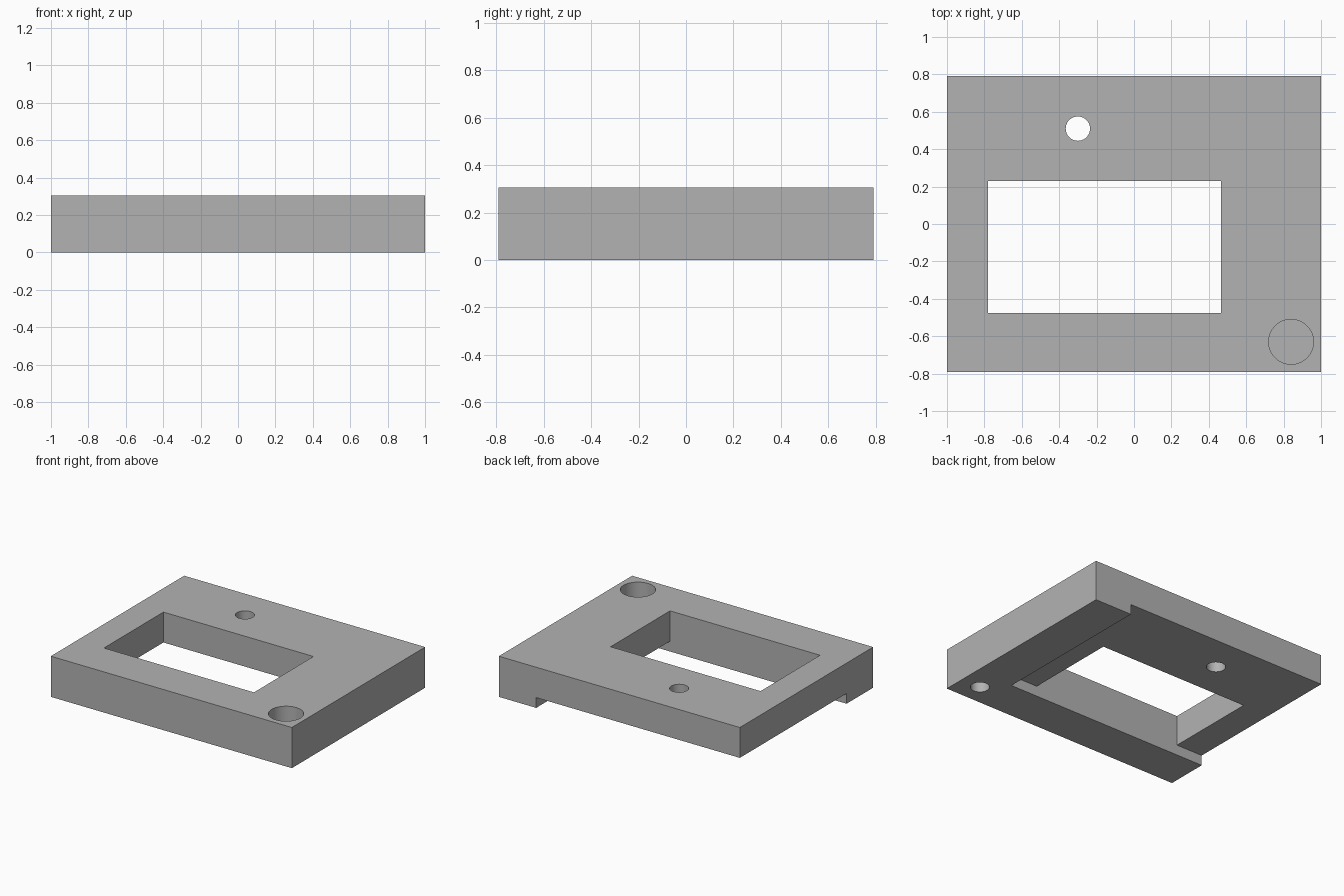
import bpy
import math

default = bpy.data.objects.get("Cube")
if default:
    bpy.data.objects.remove(default, do_unlink=True)

GREY = (0.45, 0.45, 0.45, 1)
grey = bpy.data.materials.new("plain grey")
grey.use_nodes = True
grey.diffuse_color = GREY
grey.node_tree.nodes["Principled BSDF"].inputs["Base Color"].default_value = GREY


def box(name, low, high):
    """Box spanning two opposite corners."""
    centre = [(a + b) / 2 for a, b in zip(low, high)]
    bpy.ops.mesh.primitive_cube_add(size=1, location=centre)
    obj = bpy.context.object
    obj.name = name
    obj.scale = [b - a for a, b in zip(low, high)]
    bpy.ops.object.transform_apply(location=True, rotation=False, scale=True)
    obj.data.materials.append(grey)
    return obj


def rod(name, x, y, radius, low, high):
    """Upright cylinder between two heights."""
    bpy.ops.mesh.primitive_cylinder_add(vertices=64, radius=radius, depth=high - low,
                                        location=(x, y, (low + high) / 2))
    obj = bpy.context.object
    obj.name = name
    obj.data.materials.append(grey)
    return obj


def cut(target, cutter):
    """Subtract the cutter from the target, then discard it."""
    cutter.hide_render = True
    mod = target.modifiers.new(cutter.name, 'BOOLEAN')
    mod.operation = 'DIFFERENCE'
    mod.solver = 'EXACT'
    mod.object = cutter
    bpy.context.view_layer.objects.active = target
    bpy.ops.object.modifier_apply(modifier=mod.name)
    bpy.data.objects.remove(cutter, do_unlink=True)


HEIGHT = 0.305
STEP = 0.077       # height of the L-shaped foot under the front and left edges
INNER_Y = -0.475   # shared by the window's front wall and the foot

plate = box("mounting_plate", (-1, -0.79, 0), (1, 0.79, HEIGHT))

# Underside recess that leaves the foot standing
cut(plate, box("underside_recess", (-1.2, INNER_Y, -0.2), (0.69, 1, STEP)))

# Rectangular window
cut(plate, box("window", (-0.78, INNER_Y, -0.2), (0.465, 0.23, 0.5)))

# Through hole behind the window
cut(plate, rod("through_hole", -0.3, 0.51, 0.065, -0.2, 0.5))

# Corner screw seat: wide bore above, narrow bore below, thin web between
cut(plate, rod("wide_bore", 0.84, -0.63, 0.12, 0.15, 0.5))
cut(plate, rod("narrow_bore", 0.84, -0.63, 0.065, -0.2, 0.135))

# Smooth bores, crisp edges
bpy.ops.object.select_all(action='DESELECT')
plate.select_set(True)
bpy.context.view_layer.objects.active = plate
bpy.ops.object.shade_smooth_by_angle(angle=math.radians(30))
